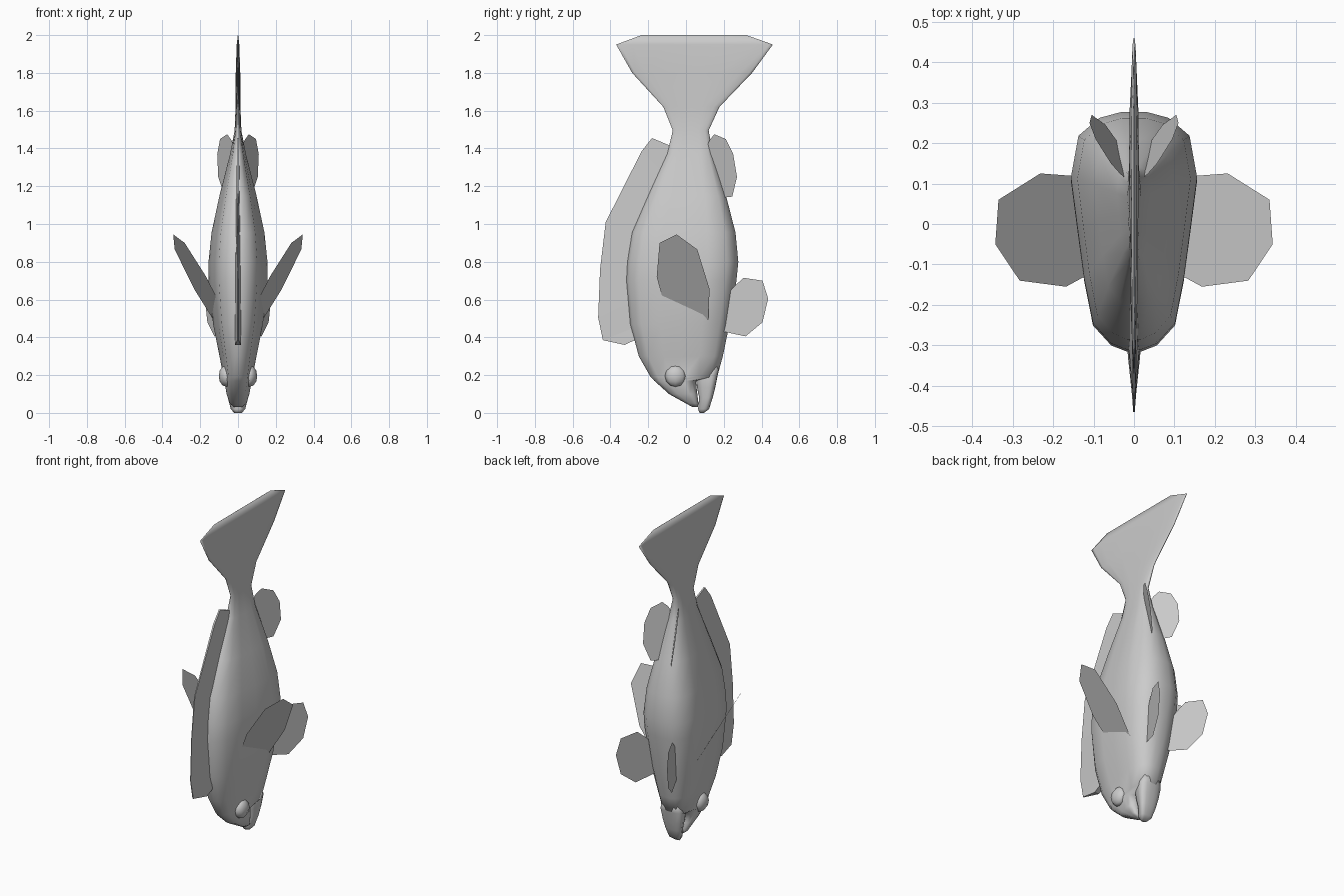
import bpy, bmesh

if "Cube" in bpy.data.objects:
    bpy.data.objects.remove(bpy.data.objects["Cube"])


def finish(name, bm, smooth):
    bmesh.ops.recalc_face_normals(bm, faces=bm.faces[:])
    for f in bm.faces:
        f.smooth = smooth
    me = bpy.data.meshes.new(name)
    bm.to_mesh(me)
    bm.free()
    ob = bpy.data.objects.new(name, me)
    bpy.context.collection.objects.link(ob)
    return ob


# half cross-section: (position back -> belly, half width)
SECTION = [(-1, 0.12), (-.95, .36), (-.78, .65), (-.4, .79), (0, .89),
           (.45, 1), (.8, .88), (.95, .55), (1, .2)]


def loft(name, stations):
    """Skin cross-sections given as (z, y_back, y_belly, half_width)."""
    bm = bmesh.new()
    rings = []
    for z, y0, y1, w in stations:
        c, h = (y0 + y1) / 2, (y1 - y0) / 2
        pts = [(w * s, c + h * u, z) for u, s in SECTION]
        pts += [(-w * s, c + h * u, z) for u, s in reversed(SECTION)]
        rings.append([bm.verts.new(p) for p in pts])
    n = len(rings[0])
    for a, b in zip(rings, rings[1:]):
        for i in range(n):
            j = (i + 1) % n
            bm.faces.new((a[i], a[j], b[j], b[i]))
    bm.faces.new(rings[0])
    bm.faces.new(rings[-1])
    return finish(name, bm, True)


# body with tail, nose down
loft("body_and_tail", [
    (.03, .035, .062, .02), (.05, 0, .066, .045), (.10, -.09, .06, .06),
    (.17, -.168, .052, .073), (.19, -.187, .165, .077), (.30, -.25, .195, .098),
    (.47, -.295, .23, .132), (.70, -.315, .267, .156), (.80, -.31, .277, .156),
    (.955, -.285, .262, .14), (1.15, -.2, .212, .098), (1.37, -.1, .142, .042),
    (1.495, -.07, .12, .018), (1.62, -.12, .177, .013), (1.80, -.285, .35, .012),
    (1.95, -.37, .46, .007), (2.0, -.235, .32, .001)])

# lower jaw
loft("lower_jaw", [
    (0, .072, .095, .02), (.02, .064, .122, .038), (.08, .07, .141, .054),
    (.135, .058, .155, .065), (.2, .05, .168, .073), (.26, .03, .18, .06)])

# dorsal fin: wedge from (outer y, z) to (inner y, z)
DORSAL = [(-.325, .36, -.24, .40), (-.44, .385, -.25, .46), (-.465, .505, -.27, .6),
          (-.455, .76, -.28, .76), (-.425, 1.01, -.24, 1.0), (-.235, 1.385, -.1, 1.25),
          (-.18, 1.455, -.07, 1.36), (-.085, 1.415, -.05, 1.41)]
bm = bmesh.new()
rows = []
for yo, zo, yi, zi in DORSAL:
    row = []
    for s, y, z in ((1, yo, zo), (1, yi, zi), (-1, yi, zi), (-1, yo, zo)):
        t = .018 * min(1, max(.1, (y + .47) / .17)) * min(1, (1.75 - z) / 1.2)
        row.append(bm.verts.new((s * t, y, z)))
    rows.append(row)
for a, b in zip(rows, rows[1:]):
    for i in range(4):
        j = (i + 1) % 4
        bm.faces.new((a[i], a[j], b[j], b[i]))
bm.faces.new(rows[0])
bm.faces.new(rows[-1])
finish("dorsal_fin", bm, False)


# paired flat fins: side outline (y, z) laid on a sloping plane
def paired_fin(name, outline, x_at):
    for side, s in (("right", 1), ("left", -1)):
        bm = bmesh.new()
        bm.faces.new([bm.verts.new((s * x_at(y, z), y, z)) for y, z in outline])
        finish(f"{name}_{side}", bm, False)


paired_fin("pectoral_fin",
           [(-.14, .90), (-.05, .945), (.06, .865), (.125, .655), (.115, .44),
            (.02, .46), (-.1, .52), (-.155, .72)],
           lambda y, z: .343 + .368 * (y + .05) + .606 * (z - .945))
paired_fin("pelvic_fin",
           [(.20, .43), (.315, .405), (.405, .48), (.435, .605), (.405, .70),
            (.305, .715), (.25, .665), (.2, .6)],
           lambda y, z: .105 + .424 * (y - .27))
paired_fin("rear_fin",
           [(.115, 1.42), (.125, 1.445), (.15, 1.475), (.21, 1.45), (.25, 1.37),
            (.27, 1.25), (.245, 1.145), (.2, 1.14), (.15, 1.25)],
           lambda y, z: .11 + .695 * (y - .25) + .16 * (z - 1.37))

# eyes
for side, s in (("right", 1), ("left", -1)):
    bm = bmesh.new()
    bmesh.ops.create_uvsphere(bm, u_segments=8, v_segments=6, radius=1)
    eye = finish(f"eye_{side}", bm, True)
    eye.scale = (.04, .057, .057)
    eye.location = (s * .062, -.055, .195)
